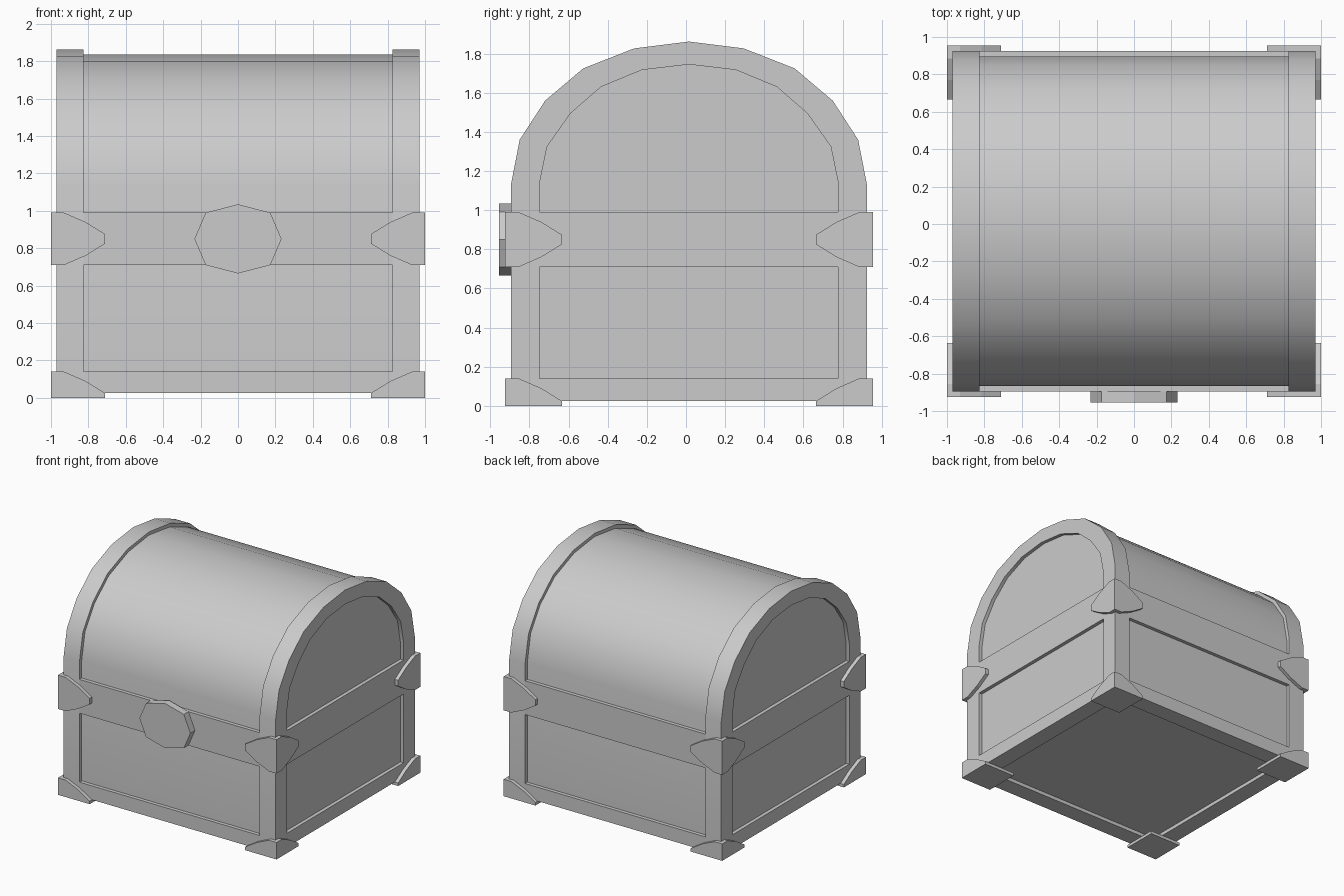
import bpy, bmesh, math

if "Cube" in bpy.data.objects:
    bpy.data.objects.remove(bpy.data.objects["Cube"])

CY = 0.015  # depth centre of the chest body


def prism(name, points, place, lo, hi):
    """Extrude a 2D outline from lo to hi; place(a, b, t) gives the 3D point."""
    bm = bmesh.new()
    a = [bm.verts.new(place(p, q, lo)) for p, q in points]
    b = [bm.verts.new(place(p, q, hi)) for p, q in points]
    n = len(points)
    bm.faces.new(a)
    bm.faces.new(b[::-1])
    for i in range(n):
        j = (i + 1) % n
        bm.faces.new((a[i], b[i], b[j], a[j]))
    return finish(name, bm)


def finish(name, bm):
    bmesh.ops.recalc_face_normals(bm, faces=bm.faces)
    me = bpy.data.meshes.new(name)
    bm.to_mesh(me)
    bm.free()
    ob = bpy.data.objects.new(name, me)
    bpy.context.collection.objects.link(ob)
    return ob


def box(name, x0, x1, y0, y1, z0, z1):
    return prism(name, [(x0, y0), (x1, y0), (x1, y1), (x0, y1)],
                 lambda p, q, t: (p, q, t), z0, z1)


def smooth(ob):
    bpy.ops.object.select_all(action='DESELECT')
    ob.select_set(True)
    bpy.context.view_layer.objects.active = ob
    bpy.ops.object.shade_smooth_by_angle(angle=math.radians(30))


def arch(half, bottom):
    """Closed chest outline in (y, z) from one half of the arch."""
    right = [(half[0][0], bottom)] + half
    return ([(CY + y, z) for y, z in right] +
            [(CY - y, z) for y, z in right[::-1] if y > 0])


def along_x(p, q, t):
    return (t, p, q)


outer = arch([(0.91, 1.13), (0.865, 1.36), (0.735, 1.56), (0.54, 1.725),
              (0.28, 1.827), (0, 1.862)], 0.025)
panel = arch([(0.88, 1.13), (0.836, 1.355), (0.71, 1.545), (0.525, 1.70),
              (0.27, 1.80), (0, 1.835)], 0.055)
inner = arch([(0.763, 1.14), (0.725, 1.325), (0.605, 1.495), (0.45, 1.63),
              (0.24, 1.717), (0, 1.745)], 0.14)

# recessed panels and lid barrel
smooth(prism("chest_panels", panel, along_x, -0.94, 0.94))

# raised arched frames at both ends
for side, name in ((-1, "left"), (1, "right")):
    bm = bmesh.new()
    rings = [[bm.verts.new((side * x, y, z)) for y, z in prof]
             for prof, x in ((outer, 0.825), (outer, 0.97), (inner, 0.97), (inner, 0.825))]
    n = len(outer)
    for k in range(4):
        r, s = rings[k], rings[(k + 1) % 4]
        for i in range(n):
            j = (i + 1) % n
            bm.faces.new((r[i], r[j], s[j], s[i]))
    smooth(finish(name + "_end_frame", bm))
    # belt across the end
    x0, x1 = sorted((side * 0.825, side * 0.97))
    box(name + "_belt", x0, x1, CY - 0.763, CY + 0.763, 0.71, 0.99)

# belt and base rails along front and back
for side, name in ((-1, "front"), (1, "back")):
    y0, y1 = sorted((CY + side * 0.765, CY + side * 0.91))
    box(name + "_belt", -0.825, 0.825, y0, y1, 0.71, 0.99)
    box(name + "_base_rail", -0.825, 0.825, y0, y1, 0.025, 0.14)

# pointed corner brackets: (distance from corner, height) outlines
tip = [(0.07, 0.14), (0.185, 0.09), (0.29, 0.025)]
for sx in (-1, 1):
    for sy in (-1, 1):
        def front(p, q, t):
            return (sx * (1 - p), CY + sy * (0.94 - t), q)

        def end(p, q, t):
            return (sx * (1 - t), CY + sy * (0.94 - p), q)

        for name, zc, mirrored in (("belt_corner", 0.85, True), ("base_corner", 0, False)):
            low = [(d, -h) for d, h in tip[::-1]] if mirrored else [(0.29, 0)]
            for place, start in ((front, 0), (end, 0.03)):
                pts = [(start, 0.14)] + tip + low + [(start, -0.14 if mirrored else 0)]
                prism(name, [(d, zc + h) for d, h in pts], place, 0, 0.03)
        # square foot under each base corner
        xs = sorted((sx * 0.97, sx * 0.71))
        ys = sorted((CY + sy * 0.91, CY + sy * 0.65))
        box("corner_foot", *xs, *ys, 0, 0.025)

# octagonal lock plate
lock = [(0, 0.185), (0.173, 0.14), (0.233, 0), (0.173, -0.14),
        (0, -0.185), (-0.173, -0.14), (-0.233, 0), (-0.173, 0.14)]
prism("lock_plate", lock, lambda p, q, t: (p, t, 0.85 + q), -0.955, -0.895)
